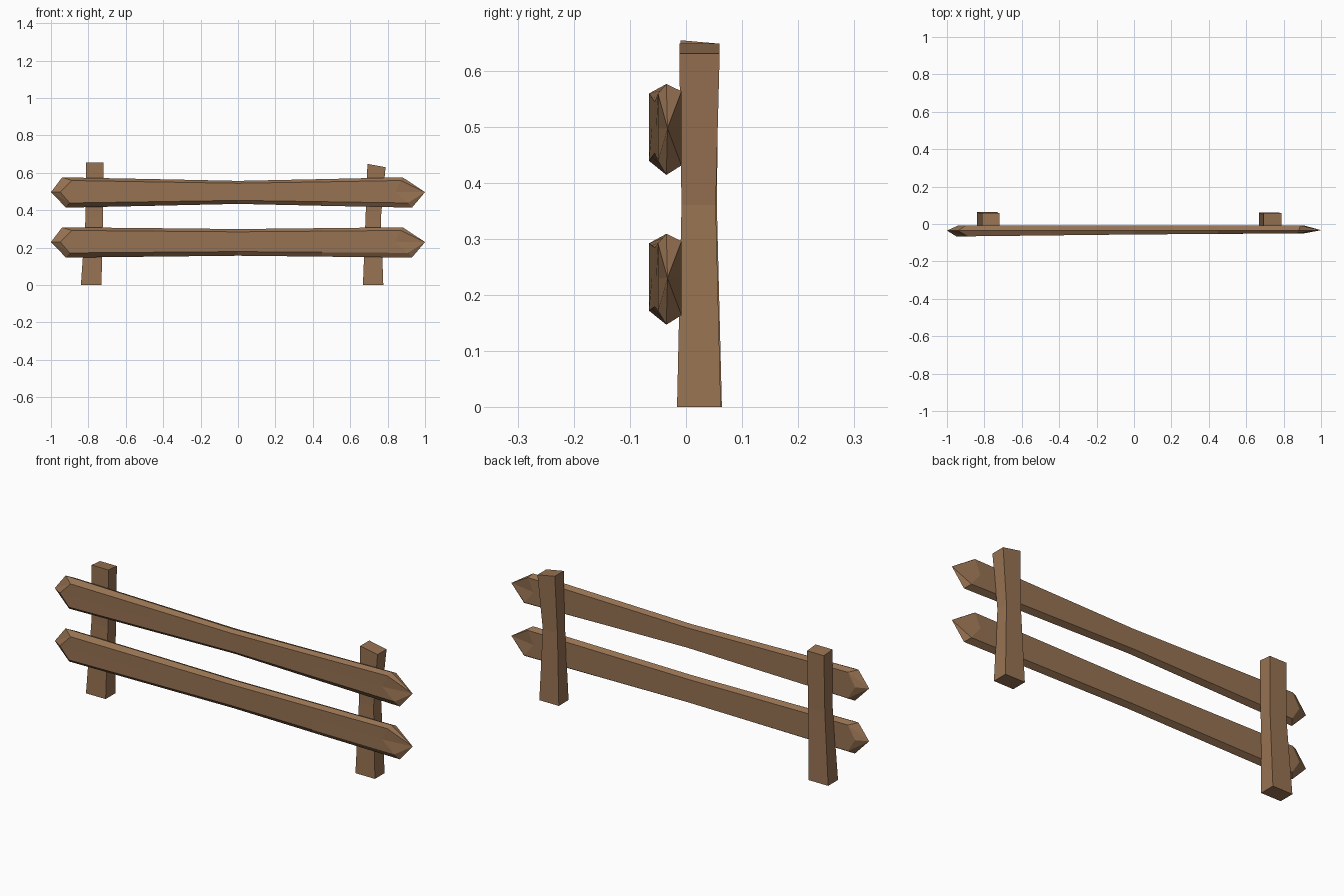
import bpy, bmesh

cube = bpy.data.objects.get("Cube")
if cube:
    bpy.data.objects.remove(cube, do_unlink=True)

wood = bpy.data.materials.new("brown_wood")
wood.use_nodes = True
colour = (0.31, 0.17, 0.085, 1)
wood.diffuse_color = colour
wood.node_tree.nodes["Principled BSDF"].inputs["Base Color"].default_value = colour


def loft(name, rings, tips=None):
    """Skin a list of rings; close with flat caps or with two tip points."""
    bm = bmesh.new()
    loops = [[bm.verts.new(p) for p in ring] for ring in rings]
    n = len(loops[0])
    for a, b in zip(loops, loops[1:]):
        for i in range(n):
            j = (i + 1) % n
            bm.faces.new((a[i], a[j], b[j], b[i]))
    for k, loop in enumerate((loops[0], loops[-1])):
        if tips:
            tip = bm.verts.new(tips[k])
            for i in range(n):
                bm.faces.new((loop[i], loop[(i + 1) % n], tip))
        else:
            bm.faces.new(loop)
    bmesh.ops.recalc_face_normals(bm, faces=bm.faces)
    mesh = bpy.data.meshes.new(name)
    bm.to_mesh(mesh)
    bm.free()
    mesh.materials.append(wood)
    obj = bpy.data.objects.new(name, mesh)
    bpy.context.collection.objects.link(obj)


# Rails: a bevelled plank section, thinner in the middle, pointed at both ends
def rail(name, zc, waist):
    # Section points: front low, front mid, front high, ridge, back high, back mid, back low, keel
    heights = (-0.058, 0, 0.062, 0.079, 0.066, 0, -0.066, -0.083)
    left_x = (0.91, 0.84, 0.87, 0.88, 0.89, 0.86, 0.91, 0.93)
    right_x = (-0.90, -0.95, -0.89, -0.94, -0.90, -0.94, -0.90, -0.92)
    stations = (
        (right_x, 1.0, -0.066),
        ([-0.45] * 8, (1 + waist) / 2, -0.061),
        ([0.0] * 8, waist, -0.056),
        ([0.45] * 8, (1 + waist) / 2, -0.053),
        (left_x, 1.0, -0.050),
    )
    rings = []
    for xs, scale, front in stations:
        ys = [front] * 3 + [-0.035] + [-0.008] * 3 + [-0.035]
        rings.append([(x, y, zc + h * scale) for x, y, h in zip(xs, ys, heights)])
    loft(name, rings, ((-1, -0.035, zc), (1, -0.033, zc)))


rail("upper_rail", 0.497, 0.76)
rail("lower_rail", 0.230, 0.88)


# Posts: square section, pinched halfway up, with a skewed top
def post(name, sections):
    rings = []
    for x0, x1, y0, y1, z, tilt_x, tilt_y in sections:
        rings.append([(x0, y0, z), (x1, y0, z + tilt_x),
                      (x1, y1, z + tilt_x + tilt_y), (x0, y1, z + tilt_y)])
    loft(name, rings)


post("right_post", [
    (-0.84, -0.73, -0.015, 0.064, 0, 0, 0),
    (-0.815, -0.722, -0.008, 0.055, 0.36, 0, 0),
    (-0.812, -0.718, -0.010, 0.058, 0.654, 0, -0.006),
])
post("left_post", [
    (0.668, 0.777, -0.016, 0.062, 0, 0, 0),
    (0.682, 0.764, -0.008, 0.053, 0.36, 0, 0),
    (0.692, 0.789, -0.012, 0.060, 0.648, -0.018, 0),
])
